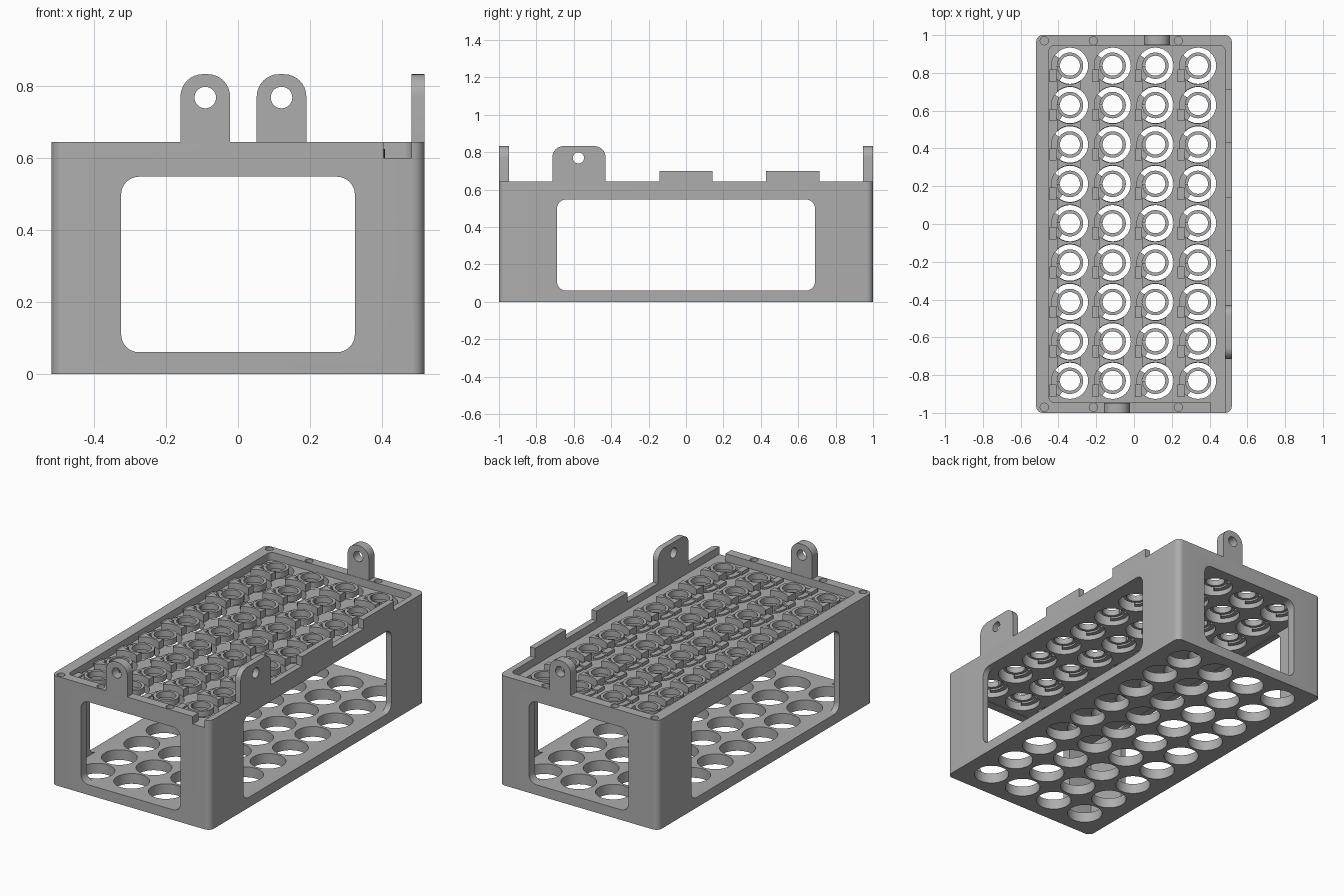
import bpy, bmesh
from math import pi, sin, cos, radians

if "Cube" in bpy.data.objects:
    bpy.data.objects.remove(bpy.data.objects["Cube"])

HX, HY, H = 0.518, 1.0, 0.645         # half width, half length, rack height
SIDE, END = 0.035, 0.053              # wall thicknesses
FLOOR, DECK, SUNK = 0.06, 0.55, 0.60  # base top, deck underside, recess floor
PITCH = 0.2085
CELLS = [(-0.339 + 0.226 * i, -0.830 + PITCH * j) for i in range(4) for j in range(9)]


def arc(cx, cy, r, a0, a1, n):
    return [(cx + r * cos(radians(a0 + (a1 - a0) * i / n)),
             cy + r * sin(radians(a0 + (a1 - a0) * i / n))) for i in range(n + 1)]


def circle(cx, cy, r, n=32):
    return arc(cx, cy, r, 0, 360, n)[:-1]


def rect(u0, u1, v0, v1):
    return [(u0, v0), (u1, v0), (u1, v1), (u0, v1)]


def rrect(u0, u1, v0, v1, r, n=8):
    return (arc(u1 - r, v1 - r, r, 0, 90, n) + arc(u0 + r, v1 - r, r, 90, 180, n)
            + arc(u0 + r, v0 + r, r, 180, 270, n) + arc(u1 - r, v0 + r, r, 270, 360, n))


def tab_shape(u0, u1, top, r):
    return [(u0, H), (u1, H)] + arc(u1 - r, top - r, r, 0, 90, 8) + arc(u0 + r, top - r, r, 90, 180, 8)


def c_shape(cx, cy, r0, r1, a0, a1):
    return arc(cx, cy, r1, a0, a1, 28) + arc(cx, cy, r0, a1, a0, 28)


def make(name, prisms):
    """One object from prisms given as (outline, axis, low, high)."""
    bm = bmesh.new()
    for pts, axis, lo, hi in prisms:
        def place(p, w):
            u, v = p
            return {'x': (w, u, v), 'y': (u, w, v), 'z': (u, v, w)}[axis]
        a = [bm.verts.new(place(p, lo)) for p in pts]
        b = [bm.verts.new(place(p, hi)) for p in pts]
        bm.faces.new(a[::-1])
        bm.faces.new(b)
        for i in range(len(pts)):
            j = (i + 1) % len(pts)
            bm.faces.new((a[i], a[j], b[j], b[i]))
    bmesh.ops.recalc_face_normals(bm, faces=bm.faces)
    me = bpy.data.meshes.new(name)
    bm.to_mesh(me)
    bm.free()
    ob = bpy.data.objects.new(name, me)
    bpy.context.collection.objects.link(ob)
    return ob


def select(ob):
    bpy.ops.object.select_all(action='DESELECT')
    ob.select_set(True)
    bpy.context.view_layer.objects.active = ob


def cut(ob, prisms):
    cutter = make("cutter", prisms)
    cutter.hide_render = True
    select(ob)
    m = ob.modifiers.new("cut", 'BOOLEAN')
    m.operation, m.solver, m.object = 'DIFFERENCE', 'EXACT', cutter
    bpy.ops.object.modifier_apply(modifier=m.name)
    bpy.data.objects.remove(cutter)


# rack body: rounded block, hollowed, with windows in all four walls
body = make("rack_body", [(rrect(-HX, HX, -HY, HY, 0.035), 'z', 0, H)])
cut(body, [(rect(-HX + SIDE, HX - SIDE, -HY + END, HY - END), 'z', FLOOR, DECK)])
cut(body, [(rrect(-0.325, 0.325, FLOOR, DECK - 0.002, 0.05), 'y', -1.2, 1.2)])
cut(body, [(rrect(-0.69, 0.69, FLOOR, DECK - 0.002, 0.05), 'x', -0.7, 0.7)])

# sunken deck, cable notch and screw holes
cut(body, [(rrect(-0.45, HX - SIDE, -0.945, 0.945, 0.03), 'z', SUNK, 0.8)])
cut(body, [(rect(0.405, 0.483, -1.1, -0.9), 'z', SUNK, 0.8)])
cut(body, [(circle(x, s * 0.97, 0.022, 16), 'z', SUNK, 0.8)
           for x in (-0.475, -0.215, 0.235) for s in (-1, 1)])

# tube holes through base and deck
for lo, hi in ((-0.1, 0.2), (0.5, 0.8)):
    cut(body, [(circle(x, y, 0.096), 'z', lo, hi) for x, y in CELLS])

# thin spring rings held by an arm on the left of each hole
make("spring_rings", [(c_shape(x, y, 0.053, 0.07, -179, 179), 'z', 0.59, 0.625) for x, y in CELLS])
make("spring_arms", [(c_shape(x, y, 0.07, 0.1, 145, 235), 'z', 0.58, 0.61) for x, y in CELLS])
make("contact_pads", [(rect(x - 0.108, x - 0.072, y - 0.085, y - 0.02), 'z', SUNK, 0.62) for x, y in CELLS])

# divider ribs filling the space between neighbouring holes
make("divider_ribs", [(arc(x, y, 0.098, 135, 55, 12) + arc(x, y + PITCH, 0.098, -55, -135, 12), 'z', SUNK, H)
                      for x, y in CELLS if y < 0.8])

# mounting tabs with bolt holes
side = make("side_tab", [(tab_shape(-0.715, -0.43, 0.833, 0.06), 'x', HX - SIDE, HX)])
cut(side, [(circle(-0.575, 0.77, 0.03), 'x', 0.4, 0.6)])
for name, x, y in (("front_tab", -0.091, -HY), ("back_tab", 0.121, HY - END)):
    tab = make(name, [(tab_shape(x - 0.069, x + 0.069, 0.833, 0.062), 'y', y, y + END)])
    cut(tab, [(circle(x, 0.768, 0.03), 'y', y - 0.1, y + 0.15)])

# low locating lips on the right wall
make("locating_lips", [(rect(y - 0.143, y + 0.143, H, 0.70), 'x', HX - SIDE, HX) for y in (0, 0.572)])

# dark grey finish
grey = bpy.data.materials.new("dark_grey")
grey.diffuse_color = (0.42, 0.42, 0.42, 1)
grey.use_nodes = True
grey.node_tree.nodes["Principled BSDF"].inputs["Base Color"].default_value = grey.diffuse_color
for ob in list(bpy.data.objects):
    ob.data.materials.clear()
    ob.data.materials.append(grey)
    select(ob)
    bpy.ops.object.shade_smooth_by_angle(angle=radians(30))
